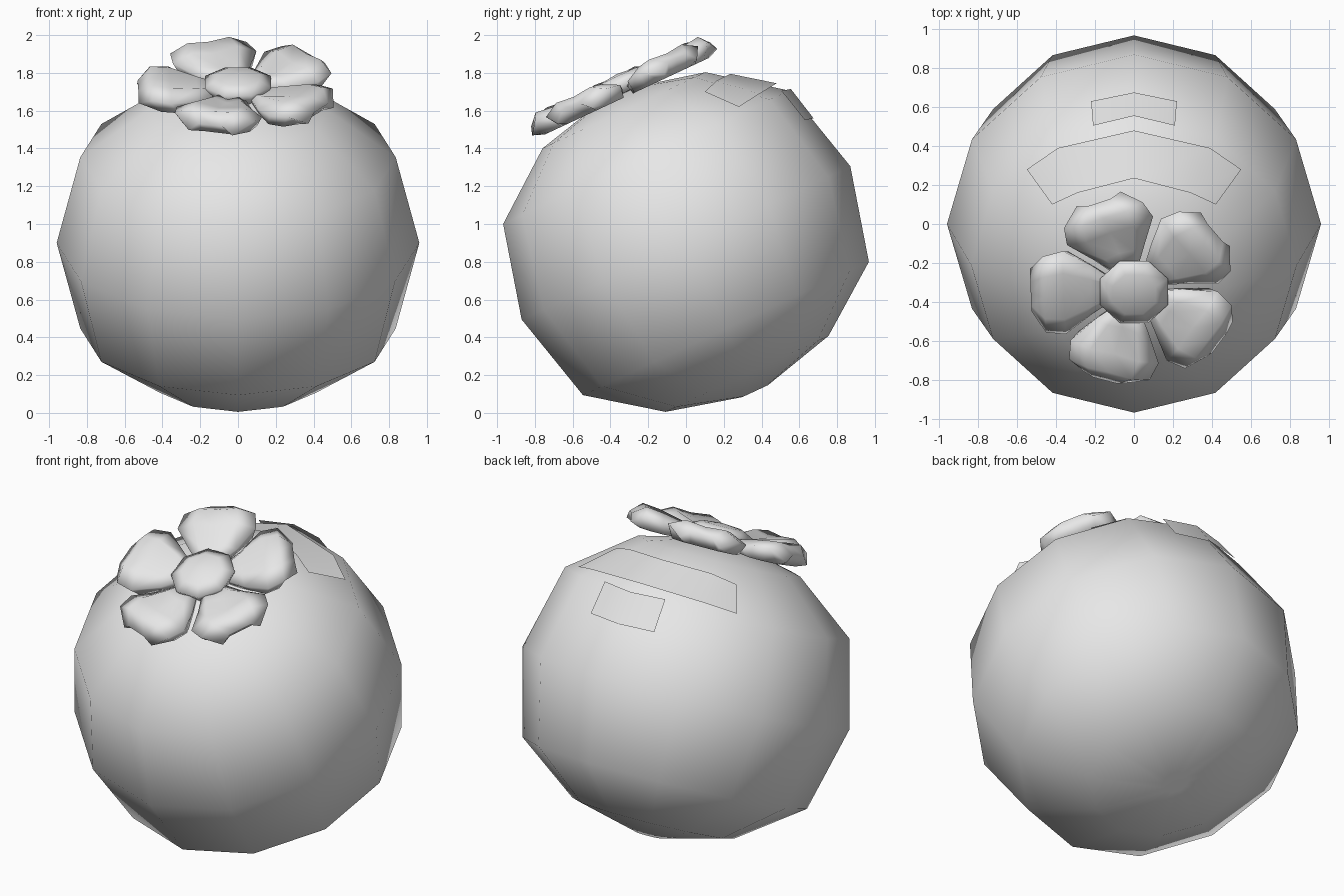
import bpy, bmesh
from math import sin, cos, pi, radians
from mathutils import Matrix

cube = bpy.data.objects.get("Cube")
if cube:
    bpy.data.objects.remove(cube, do_unlink=True)

grey = bpy.data.materials.new("plain_grey")
grey.use_nodes = True
grey.diffuse_color = (0.8, 0.8, 0.8, 1)
grey.node_tree.nodes["Principled BSDF"].inputs["Base Color"].default_value = (0.8, 0.8, 0.8, 1)

# The body axis leans toward the front
BODY = Matrix.Translation((0, 0, 0.9)) @ Matrix.Rotation(radians(25), 4, 'X')
FLOWER = BODY @ Matrix.Translation((0, 0.045, 0))


def finish(name, bm, matrix=Matrix(), recalc=True):
    """Turn a bmesh into a smooth object placed by the matrix."""
    if recalc:
        bmesh.ops.recalc_face_normals(bm, faces=bm.faces)
    for f in bm.faces:
        f.smooth = True
    mesh = bpy.data.meshes.new(name)
    bm.to_mesh(mesh)
    bm.free()
    mesh.materials.append(grey)
    obj = bpy.data.objects.new(name, mesh)
    obj.matrix_world = matrix
    bpy.context.collection.objects.link(obj)
    return obj


def lathe(name, profile, sides, matrix):
    """Rings of (radius, height); a zero radius makes a pole."""
    bm = bmesh.new()
    rings = []
    for r, z in profile:
        if r == 0:
            rings.append([bm.verts.new((0, 0, z))] * sides)
        else:
            rings.append([bm.verts.new((r * cos(2 * pi * k / sides), r * sin(2 * pi * k / sides), z))
                          for k in range(sides)])
    for a, b in zip(rings, rings[1:]):
        for k in range(sides):
            n = (k + 1) % sides
            bm.faces.new(list(dict.fromkeys((a[k], a[n], b[n], b[k]))))
    return finish(name, bm, matrix)


def grid(bm, rows):
    """Quads between rows of points."""
    verts = [[bm.verts.new(p) for p in row] for row in rows]
    for a, b in zip(verts, verts[1:]):
        for k in range(len(a) - 1):
            bm.faces.new((a[k], a[k + 1], b[k + 1], b[k]))


# Round body with a small dimple at its base
lathe("body", [(0, -0.84), (0.075, -0.866), (0.476, -0.765), (0.835, -0.5), (0.96, 0),
               (0.835, 0.5), (0.476, 0.775), (0.075, 0.87), (0, 0.86)], 12, BODY)

# Domed flower centre
lathe("flower_centre", [(0, 0.85), (0.16, 0.86), (0.19, 0.92), (0.12, 0.953), (0, 0.965)],
      8, FLOWER @ Matrix.Rotation(radians(22.5), 4, 'Z'))

# Five cupped petals: distance out, half width, height, groove depth
PETAL = [(0.08, 0.04, 0.89, 0), (0.22, 0.14, 0.92, 0.025), (0.36, 0.235, 0.95, 0.02),
         (0.46, 0.215, 0.962, 0.01), (0.53, 0.12, 0.905, 0)]
for i in range(5):
    bm = bmesh.new()
    rows = []
    for u, w, z, groove in PETAL:
        rows.append([(u, w * t, z - (groove if t == 0 else 0) - (0.045 if abs(t) == 1 and u > 0.1 else 0))
                     for t in (-1, -0.55, 0, 0.55, 1)])
    grid(bm, rows)
    base = list(bm.verts)
    bmesh.ops.extrude_face_region(bm, geom=list(bm.faces), use_keep_orig=True)
    for v in base:
        v.co = (0.03 + v.co.x * 0.83, v.co.y * 0.85, 0.836)
    finish("petal_%d" % (i + 1), bm, FLOWER @ Matrix.Rotation(radians(110 - 72 * i), 4, 'Z'))


def patch(name, inner, outer):
    """Thin sheet from half outlines that start on the centre line."""
    bm = bmesh.new()
    grid(bm, [[(-x, y, z) for x, y, z in half[:0:-1]] + list(half) for half in (inner, outer)])
    return finish(name, bm, recalc=False)


# Two curved sheets on the upper back
patch("upper_patch", [(0, 0.235, 1.795), (0.29, 0.16, 1.757), (0.42, 0.1, 1.7)],
      [(0, 0.48, 1.745), (0.39, 0.39, 1.69), (0.55, 0.28, 1.62)])
patch("lower_patch", [(0, 0.555, 1.715), (0.21, 0.505, 1.705)],
      [(0, 0.675, 1.56), (0.22, 0.63, 1.55)])
for name in ("upper_patch", "lower_patch"):
    mesh = bpy.data.objects[name].data
    if mesh.polygons[0].normal.z < 0:
        mesh.flip_normals()
